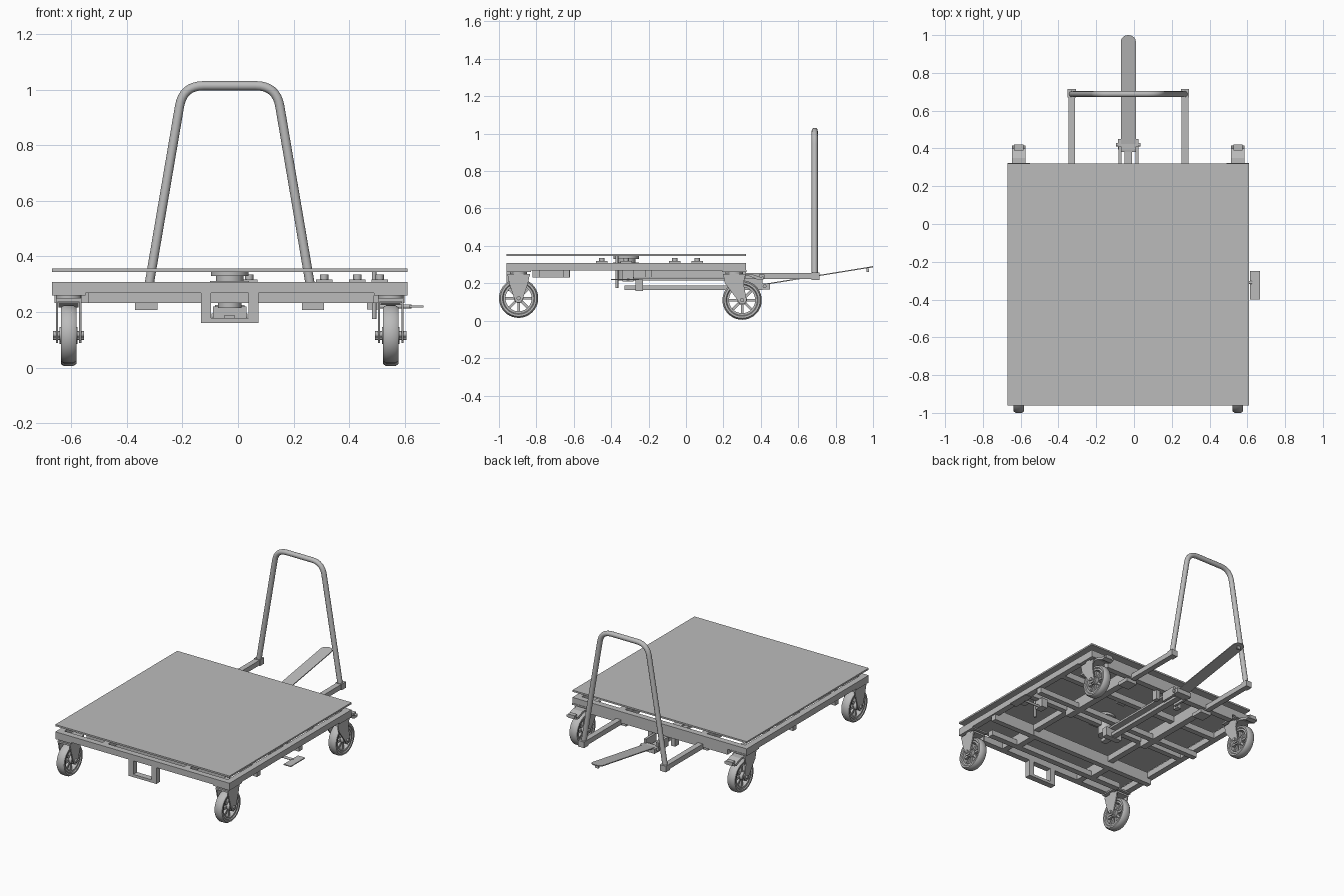
import bpy, bmesh, math
from mathutils import Vector, Matrix

old = bpy.data.objects.get("Cube")
if old:
    bpy.data.objects.remove(old)

steel = bpy.data.materials.new("plain grey")
GREY = (0.5, 0.5, 0.5, 1)
steel.use_nodes = True
steel.diffuse_color = GREY
steel.node_tree.nodes["Principled BSDF"].inputs["Base Color"].default_value = GREY

CX, CY = -0.03, -0.32    # centre of the deck
HALF = 0.64              # half the deck width


def finish(name, bm, smooth=False):
    bmesh.ops.recalc_face_normals(bm, faces=bm.faces)
    mesh = bpy.data.meshes.new(name)
    bm.to_mesh(mesh)
    bm.free()
    mesh.materials.append(steel)
    ob = bpy.data.objects.new(name, mesh)
    bpy.context.collection.objects.link(ob)
    if smooth:
        bpy.ops.object.select_all(action='DESELECT')
        ob.select_set(True)
        bpy.context.view_layer.objects.active = ob
        bpy.ops.object.shade_smooth_by_angle(angle=math.radians(35))
    return ob


def box(name, x, y, z):
    """Box from (low, high) pairs on each axis."""
    bm = bmesh.new()
    bmesh.ops.create_cube(bm, size=1)
    for v in bm.verts:
        v.co = [(a + b) / 2 + c * (b - a) for (a, b), c in zip((x, y, z), v.co)]
    return finish(name, bm)


def rod(name, a, b, r, sides=24):
    """Cylinder between two points."""
    a, b = Vector(a), Vector(b)
    turn = (b - a).to_track_quat('Z', 'Y').to_matrix().to_4x4()
    bm = bmesh.new()
    bmesh.ops.create_cone(bm, cap_ends=True, segments=sides, radius1=r, radius2=r,
                          depth=(b - a).length,
                          matrix=Matrix.Translation((a + b) / 2) @ turn)
    return finish(name, bm, sides > 8)


def prism(name, points, x0, x1):
    """Outline in (y, z) extruded along x."""
    bm = bmesh.new()
    face = bm.faces.new([bm.verts.new((x0, y, z)) for y, z in points])
    out = bmesh.ops.extrude_face_region(bm, geom=[face])["geom"]
    bmesh.ops.translate(bm, vec=(x1 - x0, 0, 0),
                        verts=[g for g in out if isinstance(g, bmesh.types.BMVert)])
    return finish(name, bm)


def ring(name, centre, profile, sides=40):
    """Closed (offset, radius) profile turned about the x axis."""
    bm = bmesh.new()
    loops = []
    for i in range(sides):
        a = math.tau * i / sides
        loops.append([bm.verts.new(Vector(centre) + Vector((x, r * math.cos(a), r * math.sin(a))))
                      for x, r in profile])
    n = len(profile)
    for i in range(sides):
        p, q = loops[i], loops[(i + 1) % sides]
        for j in range(n):
            bm.faces.new((p[j], p[(j + 1) % n], q[(j + 1) % n], q[j]))
    return finish(name, bm, True)


# Deck plate and perimeter frame
L, R, F, B = CX - HALF, CX + HALF, CY - HALF, CY + HALF
box("deck_plate", (L, R), (F, B), (0.345, 0.356))
T = 0.04
TOP = (0.268, 0.308)
LOW = (0.232, 0.268)
box("front_rail", (L, R), (F, F + T), TOP)
box("back_rail", (L, R), (B - T, B), TOP)
box("left_rail", (R - T, R), (F + T, B - T), TOP)
box("right_rail", (L, L + T), (F + T, B - T), TOP)

# Inner frame: long beams above, cross beams below
for x in (CX - 0.3, CX + 0.3):
    box("long_beam", (x - 0.02, x + 0.02), (F + T, B - T), TOP)
for y in (-0.64, CY, 0.0):
    box("cross_beam", (L + T, R - T), (y - 0.018, y + 0.018), TOP)
for y in (-0.64, -0.2):
    box("lower_cross_beam", (L + 0.01, R - 0.01), (y - 0.018, y + 0.018), LOW)
box("front_lower_rail", (-0.54, 0.49), (F + 0.14, F + 0.18), LOW)
box("back_lower_rail", (-0.53, 0.48), (B - T, B), LOW)
for s in (-1, 1):
    x = CX + s * 0.3
    box("handle_receiver", (x - 0.04, x + 0.04), (0.22, 0.3), (0.208, 0.232))
    box("handle_sleeve", (x - 0.022, x + 0.022), (-0.31, 0.31), LOW)
    box("front_stub_beam", (x - 0.02, x + 0.02), (F + 0.16, -0.62), LOW)
    # Front towing bracket upright and back lever hanger
    x = CX + s * 0.085
    box("bracket_upright", (x - 0.018, x + 0.018), (F, F + T), (0.16, 0.27))
    box("lever_hanger", (x - 0.015, x + 0.015), (0.26, 0.3), (0.17, 0.27))
box("bracket_base", (CX - 0.103, CX + 0.103), (F, F + T), (0.16, 0.178))

# Turntable bearing under the deck centre
for name, r, z0, z1 in (("turntable_disc", 0.068, 0.33, 0.345), ("turntable_collar", 0.05, 0.305, 0.33),
                        ("turntable_spindle", 0.042, 0.215, 0.31)):
    rod(name, (CX, CY, z0), (CX, CY, z1), r, 32)
box("turntable_mount", (CX - 0.07, CX + 0.07), (CY - 0.07, CY + 0.07), (0.3, 0.312))

# Deck rollers
for x, y in ((0.04, -0.06), (0.31, CY), (0.43, 0.06), (0.51, -0.45)):
    box("roller_base", (x - 0.03, x + 0.03), (y - 0.03, y + 0.03), (0.306, 0.318))
    rod("deck_roller", (x, y, 0.315), (x, y, 0.335), 0.015, 16)

# Casters: fixed at the front, braked at the back
TYRE = ((-0.02, 0.08), (-0.028, 0.086), (-0.028, 0.097), (-0.016, 0.105),
        (0.016, 0.105), (0.028, 0.097), (0.028, 0.086), (0.02, 0.08))
RIM = ((-0.022, 0.07), (-0.022, 0.082), (0.022, 0.082), (0.022, 0.07))
HUB = ((-0.032, 0.01), (-0.032, 0.026), (0.032, 0.026), (0.032, 0.01))
for x in (CX - 0.58, CX + 0.58):
    for y, z, neck, braked in ((-0.895, 0.12, -0.895, False), (0.3, 0.11, 0.258, True)):
        ring("tyre", (x, y, z), TYRE)
        ring("wheel_rim", (x, y, z), RIM)
        ring("wheel_hub", (x, y, z), HUB, 24)
        for i in range(8):
            spoke = box("wheel_spoke", (-0.012, 0.012), (-0.007, 0.007), (0.02, 0.075))
            spoke.matrix_world = Matrix.Translation((x, y, z)) @ Matrix.Rotation(math.tau * i / 8, 4, 'X')
        rod("axle", (x - 0.056, y, z), (x + 0.056, y, z), 0.011, 12)
        fork = [(neck - 0.06, 0.25), (neck + 0.06, 0.25), (neck + 0.05, 0.2), (y + 0.024, z),
                (y + 0.012, z - 0.022), (y - 0.012, z - 0.022), (y - 0.024, z), (neck - 0.05, 0.2)]
        for s in (-1, 1):
            a = x + s * 0.042
            prism("fork_side", fork, a - 0.004, a + 0.004)
        box("fork_crown", (x - 0.046, x + 0.046), (neck - 0.06, neck + 0.06), (0.238, 0.25))
        rod("swivel_race", (x, neck, 0.248), (x, neck, 0.262), 0.046)
        box("caster_plate", (x - 0.06, x + 0.06), (neck - 0.065, neck + 0.065), (0.26, 0.27))
        if braked:
            prism("brake_pedal", [(0.3, 0.25), (0.35, 0.25), (0.4, 0.232), (0.415, 0.238),
                                  (0.415, 0.222), (0.39, 0.216), (0.34, 0.238), (0.3, 0.238)],
                  x - 0.036, x + 0.036)
            box("brake_tread", (x - 0.024, x + 0.024), (0.39, 0.42), (0.222, 0.246))

# Push handle: two arms and a bent tube
for s in (-1, 1):
    x = CX + s * 0.3
    box("handle_arm", (x - 0.018, x + 0.018), (0.31, 0.7), (0.222, 0.255))
    box("handle_socket", (x - 0.022, x + 0.022), (0.67, 0.715), (0.218, 0.258))
corners = [Vector((CX + x, 0.688, z)) for x, z in ((-0.3, 0.24), (-0.168, 1.015), (0.168, 1.015), (0.3, 0.24))]
path = [corners[0]]
for i in (1, 2):
    c = corners[i]
    a = c + (corners[i - 1] - c).normalized() * 0.075
    b = c + (corners[i + 1] - c).normalized() * 0.075
    path += [a.lerp(c, t / 8).lerp(c.lerp(b, t / 8), t / 8) for t in range(9)]
path.append(corners[3])
curve = bpy.data.curves.new("push_handle", 'CURVE')
curve.dimensions = '3D'
curve.bevel_depth = 0.0165
curve.bevel_resolution = 4
curve.use_fill_caps = True
spline = curve.splines.new('POLY')
spline.points.add(len(path) - 1)
for p, co in zip(spline.points, path):
    p.co = (*co, 1)
spline.use_smooth = True
curve.materials.append(steel)
bpy.context.collection.objects.link(bpy.data.objects.new("push_handle", curve))

# Foot lever: sloping strip with a rounded end
bm = bmesh.new()
outline = [(-0.04, 0.38), (0.04, 0.38)]
outline += [(0.04 * math.cos(a), 0.965 + 0.035 * math.sin(a))
            for a in (math.pi * i / 12 for i in range(13))]
top = bm.faces.new([bm.verts.new((CX + x, y, 0.185 + (y - 0.38) * 0.162)) for x, y in outline])
out = bmesh.ops.extrude_face_region(bm, geom=[top])["geom"]
bmesh.ops.translate(bm, vec=(0, 0, 0.006), verts=[g for g in out if isinstance(g, bmesh.types.BMVert)])
finish("foot_lever", bm)
box("lever_stop", (CX - 0.012, CX + 0.012), (0.965, 0.978), (0.26, 0.28))

# Lever pivot and the rod running to the centre lock
for s in (-1, 1):
    x = CX + s * 0.045
    box("pivot_cheek", (x - 0.008, x + 0.008), (0.3, 0.41), (0.165, 0.225))
box("pivot_block", (CX - 0.055, CX + 0.055), (0.395, 0.45), (0.168, 0.198))
rod("pivot_pin", (CX - 0.065, 0.42, 0.185), (CX + 0.065, 0.42, 0.185), 0.01, 12)
box("lock_bar", (CX - 0.02, CX + 0.02), (-0.33, 0.4), (0.165, 0.187))
box("lock_block", (CX - 0.06, CX + 0.06), (-0.27, -0.23), (0.16, 0.22))
box("lock_guide", (CX - 0.03, CX + 0.03), (CY - 0.01, 0.28), (0.215, 0.228))

# Side pedal with its shaft and locking pin
box("side_pedal", (0.615, 0.668), (-0.4, -0.25), (0.217, 0.223))
rod("pedal_shaft", (0.47, -0.31, 0.22), (0.625, -0.31, 0.22), 0.008, 12)
box("pedal_bearing", (0.465, 0.51), (-0.34, -0.28), (0.21, 0.27))
rod("locking_pin", (0.49, -0.37, 0.175), (0.49, -0.37, 0.345), 0.008, 12)
